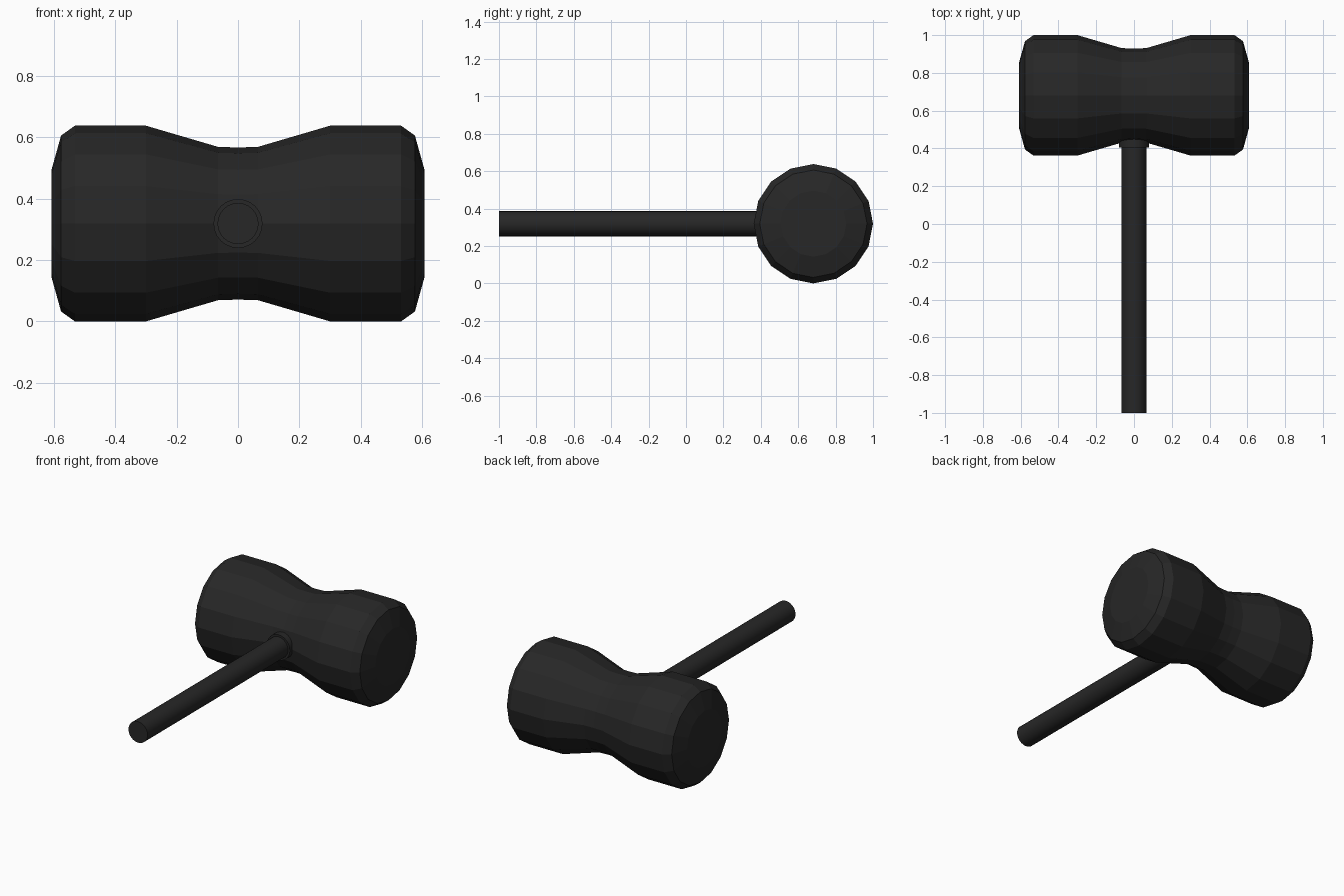
import bpy, bmesh
from math import cos, sin, pi, radians

if "Cube" in bpy.data.objects:
    bpy.data.objects.remove(bpy.data.objects["Cube"])

HEAD_Y, AXIS_Z = 0.681, 0.319

mat = bpy.data.materials.new("black_rubber")
mat.diffuse_color = (0.02, 0.02, 0.02, 1)
mat.use_nodes = True
mat.node_tree.nodes["Principled BSDF"].inputs["Base Color"].default_value = mat.diffuse_color


def lathe(name, profile, sides, place):
    """Spin (distance along axis, radius) pairs into a capped solid."""
    bm = bmesh.new()
    rings = []
    for d, r in profile:
        rings.append([bm.verts.new(place(d, r * cos(2 * pi * i / sides), r * sin(2 * pi * i / sides)))
                      for i in range(sides)])
    for a, b in zip(rings, rings[1:]):
        for i in range(sides):
            j = (i + 1) % sides
            bm.faces.new((a[i], a[j], b[j], b[i]))
    bm.faces.new(rings[0])
    bm.faces.new(rings[-1])
    bmesh.ops.recalc_face_normals(bm, faces=bm.faces)
    mesh = bpy.data.meshes.new(name)
    bm.to_mesh(mesh)
    bm.free()
    mesh.materials.append(mat)
    ob = bpy.data.objects.new(name, mesh)
    bpy.context.collection.objects.link(ob)
    return ob


def along_x(d, u, v):
    return (d, HEAD_Y + u, AXIS_Z + v)


def along_y(d, u, v):
    return (u, d, AXIS_Z + v)


# Waisted 16-sided head, half profile mirrored about the middle
half = [(0.065, 0.25), (0.30, 0.319), (0.532, 0.319), (0.577, 0.287), (0.608, 0.176)]
profile = [(-x, r) for x, r in reversed(half)] + [(0, 0.248)] + half
lathe("mallet_head", profile, 16, along_x)

# Round handle running into the head, and the collar where they meet
handle = lathe("handle", [(-1, 0.067), (0.55, 0.067)], 24, along_y)
collar = lathe("collar", [(0.405, 0.067), (0.405, 0.08), (0.55, 0.08)], 24, along_y)

for ob in (handle, collar):
    bpy.ops.object.select_all(action='DESELECT')
    ob.select_set(True)
    bpy.context.view_layer.objects.active = ob
    bpy.ops.object.shade_smooth_by_angle(angle=radians(30))
